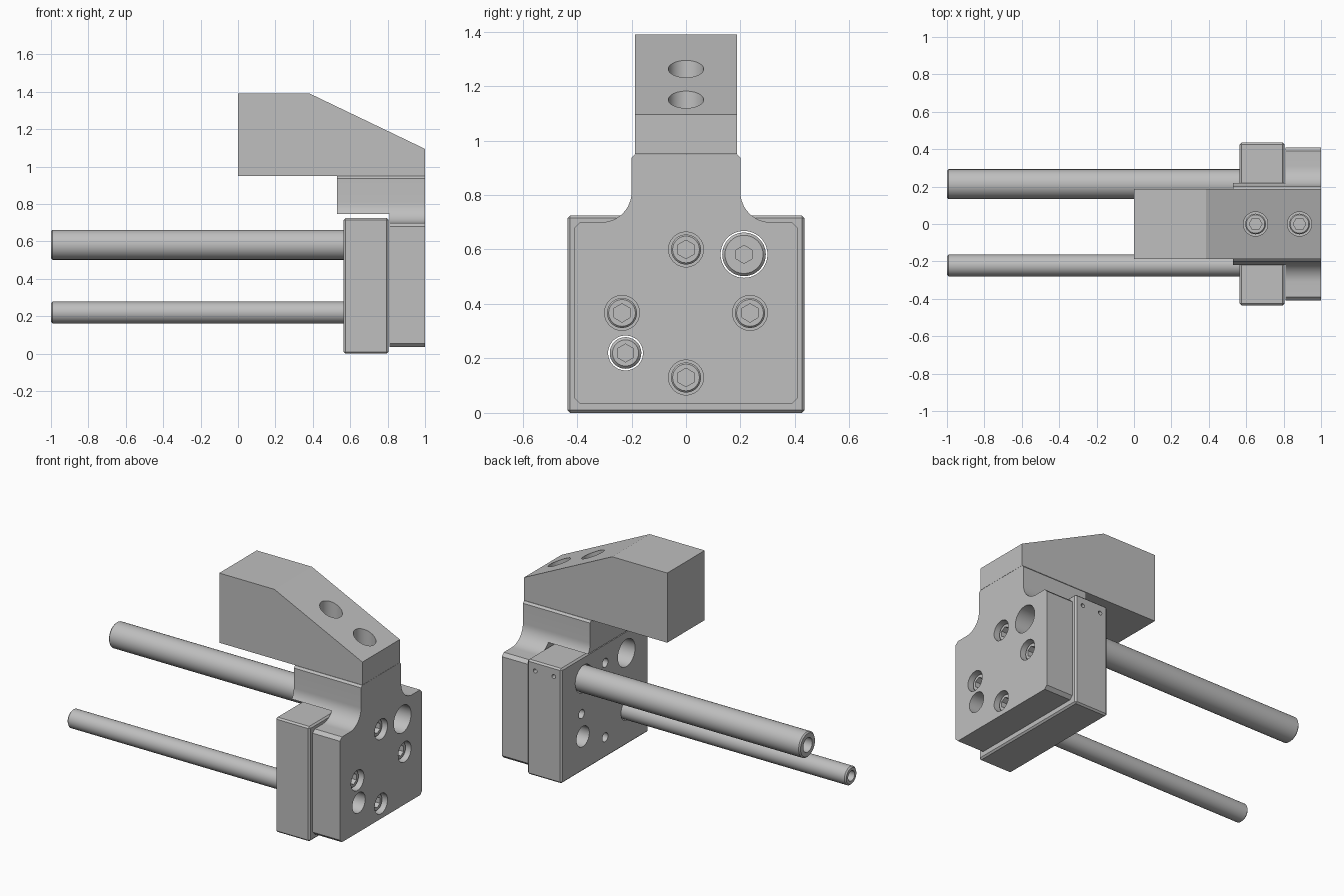
import bpy, bmesh
from math import pi, cos, sin, radians
from mathutils import Matrix, Vector

cube = bpy.data.objects.get("Cube")
if cube:
    bpy.data.objects.remove(cube, do_unlink=True)

steel = bpy.data.materials.new("plain grey steel")
steel.use_nodes = True
GREY = (0.52, 0.52, 0.52, 1)
steel.diffuse_color = GREY
steel.node_tree.nodes["Principled BSDF"].inputs["Base Color"].default_value = GREY


def finish(name, bm):
    bmesh.ops.remove_doubles(bm, verts=bm.verts, dist=1e-5)
    bmesh.ops.recalc_face_normals(bm, faces=bm.faces)
    mesh = bpy.data.meshes.new(name)
    bm.to_mesh(mesh)
    bm.free()
    mesh.materials.append(steel)
    obj = bpy.data.objects.new(name, mesh)
    bpy.context.collection.objects.link(obj)
    return obj


def block(name, low, high, bevel=0):
    bm = bmesh.new()
    low, high = Vector(low), Vector(high)
    bmesh.ops.create_cube(bm, size=1, matrix=Matrix.Translation((low + high) / 2)
                          @ Matrix.Diagonal((*(high - low), 1)))
    if bevel:
        bmesh.ops.bevel(bm, geom=bm.edges[:], offset=bevel, segments=1, affect='EDGES')
    return finish(name, bm)


def prism(name, points, depth):
    """Extrude a closed outline of 3D points along a vector."""
    bm = bmesh.new()
    face = bm.faces.new([bm.verts.new(p) for p in points])
    new = bmesh.ops.extrude_face_region(bm, geom=[face])["geom"]
    bmesh.ops.translate(bm, vec=depth, verts=[v for v in new if isinstance(v, bmesh.types.BMVert)])
    return finish(name, bm)


def lathe(name, profile, centre, axis="X", sides=48):
    """Turn (along, radius) points about an axis through the centre."""
    bm = bmesh.new()
    verts = [bm.verts.new((t, 0, r)) for t, r in profile]
    edges = [bm.edges.new(pair) for pair in zip(verts, verts[1:])]
    bmesh.ops.spin(bm, geom=verts + edges, cent=(0, 0, 0), axis=(1, 0, 0),
                   angle=2 * pi, steps=sides)
    turn = Matrix.Rotation(-pi / 2, 4, 'Y') if axis == "Z" else Matrix()
    bmesh.ops.transform(bm, verts=bm.verts, matrix=Matrix.Translation(centre) @ turn)
    return finish(name, bm)


def drill(start, end, radius, centre, axis="X", sides=48):
    return lathe("cutter", [(start, 0), (start, radius), (end, radius), (end, 0)],
                 centre, axis, sides)


def cut(obj, cutters):
    """Subtract each cutter, then remove it."""
    for cutter in cutters:
        mod = obj.modifiers.new("cut", 'BOOLEAN')
        mod.operation, mod.solver, mod.object = 'DIFFERENCE', 'EXACT', cutter
    bpy.context.view_layer.update()
    graph = bpy.context.evaluated_depsgraph_get()
    mesh = bpy.data.meshes.new_from_object(obj.evaluated_get(graph))
    obj.modifiers.clear()
    obj.data = mesh
    for cutter in cutters:
        bpy.data.objects.remove(cutter, do_unlink=True)


def bolt(name, bottom, top, centre, axis="X"):
    head = lathe(name, [(bottom, 0), (bottom, 0.055), (top - 0.006, 0.055),
                        (top, 0.049), (top, 0)], centre, axis)
    cut(head, [drill(top - 0.035, top + 0.02, 0.034, centre, axis, 6)])
    return head


BOLTS = [(0, 0.6), (-0.235, 0.367), (0.235, 0.367), (0, 0.13)]
# name, y, z, rod radius, hole radius, bore radius
RODS = [("thick", 0.213, 0.582, 0.08, 0.086, 0.045),
        ("thin", -0.222, 0.22, 0.058, 0.064, 0.032)]

# Guide plate with rod holes, mirrored spare holes and bolt holes
guide = block("guide_plate", (0.565, -0.435, 0), (0.805, 0.435, 0.725), 0.01)
cutters = [drill(0.5, 0.9, hole, (0, side * y, z))
           for _, y, z, _, hole, _ in RODS for side in (1, -1)]
cutters += [drill(0.5, 0.7, 0.028, (0, y, z)) for y, z in BOLTS]
for x in (0.62, 0.75):
    pin = drill(-0.06, 0.06, 0.013, (0, 0, 0), "Z", 24)
    pin.data.transform(Matrix.Translation((x, 0.435, 0.665)) @ Matrix.Rotation(pi / 2, 4, 'X'))
    cutters.append(pin)
cut(guide, cutters)

# Bracket: chamfered front plate, filleted neck and rear ledge
half = [(0.39, 0.035), (0.41, 0.055), (0.41, 0.68), (0.39, 0.7)]
for i in range(13):
    a = radians(270 - 90 * i / 12)
    half.append((0.31 + 0.11 * cos(a), 0.81 + 0.11 * sin(a)))
half += [(0.2, 0.937), (0.188, 0.949)]
outline = half + [(-y, z) for y, z in reversed(half)]
bracket = prism("front_bracket", [(0.53, y, z) for y, z in outline], (0.47, 0, 0))
cutters = [block("cutter", (0.4, -0.6, -0.1), (0.809, 0.6, 0.748))]
cutters += [drill(0.7, 1.1, hole, (0, y, z)) for _, y, z, _, hole, _ in RODS]
cutters += [drill(0.9, 1.1, 0.064, (0, y, z)) for y, z in BOLTS]
cut(bracket, cutters)

# Clamping jaw with a sloped top and two counterbores
side = [(0, 0.95), (1, 0.95), (1, 1.095), (0.385, 1.39), (0, 1.39)]
jaw = prism("jaw_block", [(x, -0.187, z) for x, z in side], (0, 0.374, 0))
jaw_bolts = (0.65, 0.885)
cut(jaw, [drill(1.0, 1.5, 0.065, (x, 0, 0), "Z") for x in jaw_bolts])

# Socket head bolts
for i, (y, z) in enumerate(BOLTS):
    bolt(f"plate_bolt_{i + 1}", 0.895, 0.972, (0, y, z))
for i, x in enumerate(jaw_bolts):
    bolt(f"jaw_bolt_{i + 1}", 0.995, 1.06, (x, 0, 0), "Z")

# Guide rods, bored at the free end and socketed at the plate end
for name, y, z, r, hole, bore in RODS:
    end = 0.64
    rod = lathe(name + "_rod", [(-0.9, 0), (-0.9, bore), (-1, bore), (-1, r - 0.008),
                                (-0.992, r), (end - 0.01, r), (end, r - 0.01), (end, 0)],
                (0, y, z))
    cut(rod, [drill(end - 0.06, end + 0.05, 0.033, (0, y, z), sides=6)])

# Smooth the round surfaces, keep the edges sharp
bpy.ops.object.select_all(action='DESELECT')
for obj in bpy.context.collection.objects:
    if obj.type == 'MESH' and steel.name in obj.data.materials:
        obj.select_set(True)
        bpy.context.view_layer.objects.active = obj
bpy.ops.object.shade_smooth_by_angle(angle=radians(25))
